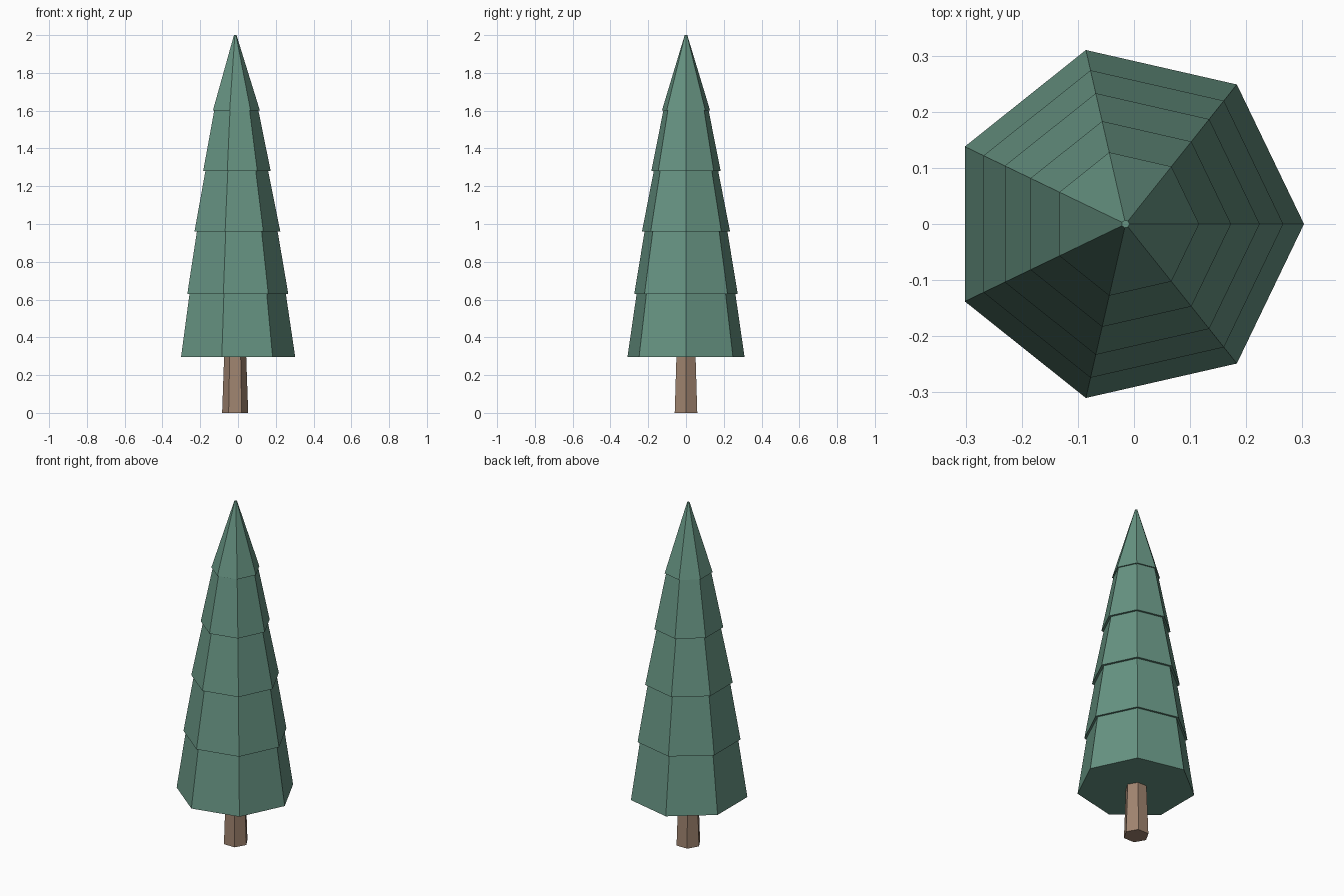
import bpy

cube = bpy.data.objects.get("Cube")
if cube:
    bpy.data.objects.remove(cube, do_unlink=True)

AXIS_X = -0.015


def make_material(name, rgb):
    mat = bpy.data.materials.new(name)
    mat.use_nodes = True
    color = (*rgb, 1.0)
    mat.diffuse_color = color
    bsdf = next(n for n in mat.node_tree.nodes if n.type == "BSDF_PRINCIPLED")
    bsdf.inputs["Base Color"].default_value = color
    return mat


def frustum(name, sides, z0, z1, r0, r1, mat):
    """Flat-shaded tapered prism with one corner pointing to +x."""
    bpy.ops.mesh.primitive_cone_add(vertices=sides, radius1=r0, radius2=r1, depth=z1 - z0,
                                    location=(AXIS_X, 0, (z0 + z1) / 2))
    obj = bpy.context.object
    obj.name = name
    # the primitive's first corner points to +y
    obj.rotation_euler.z = -1.5707963
    obj.data.materials.append(mat)
    return obj


green = make_material("needle green", (0.135, 0.295, 0.225))
brown = make_material("bark brown", (0.35, 0.23, 0.16))

# Trunk, tucked slightly into the lowest tier
frustum("trunk", 6, 0, 0.34, 0.069, 0.057, brown)

# Foliage tiers: each top is hidden inside the tier above
tiers = [
    (0.295, 0.665, 0.318, 0.263),
    (0.63, 1.0, 0.281, 0.218),
    (0.96, 1.32, 0.239, 0.167),
    (1.28, 1.65, 0.188, 0.113),
    (1.6, 2.0, 0.131, 0.007),
]
for i, (z0, z1, r0, r1) in enumerate(tiers, 1):
    frustum(f"foliage_tier_{i}", 7, z0, z1, r0, r1, green)
